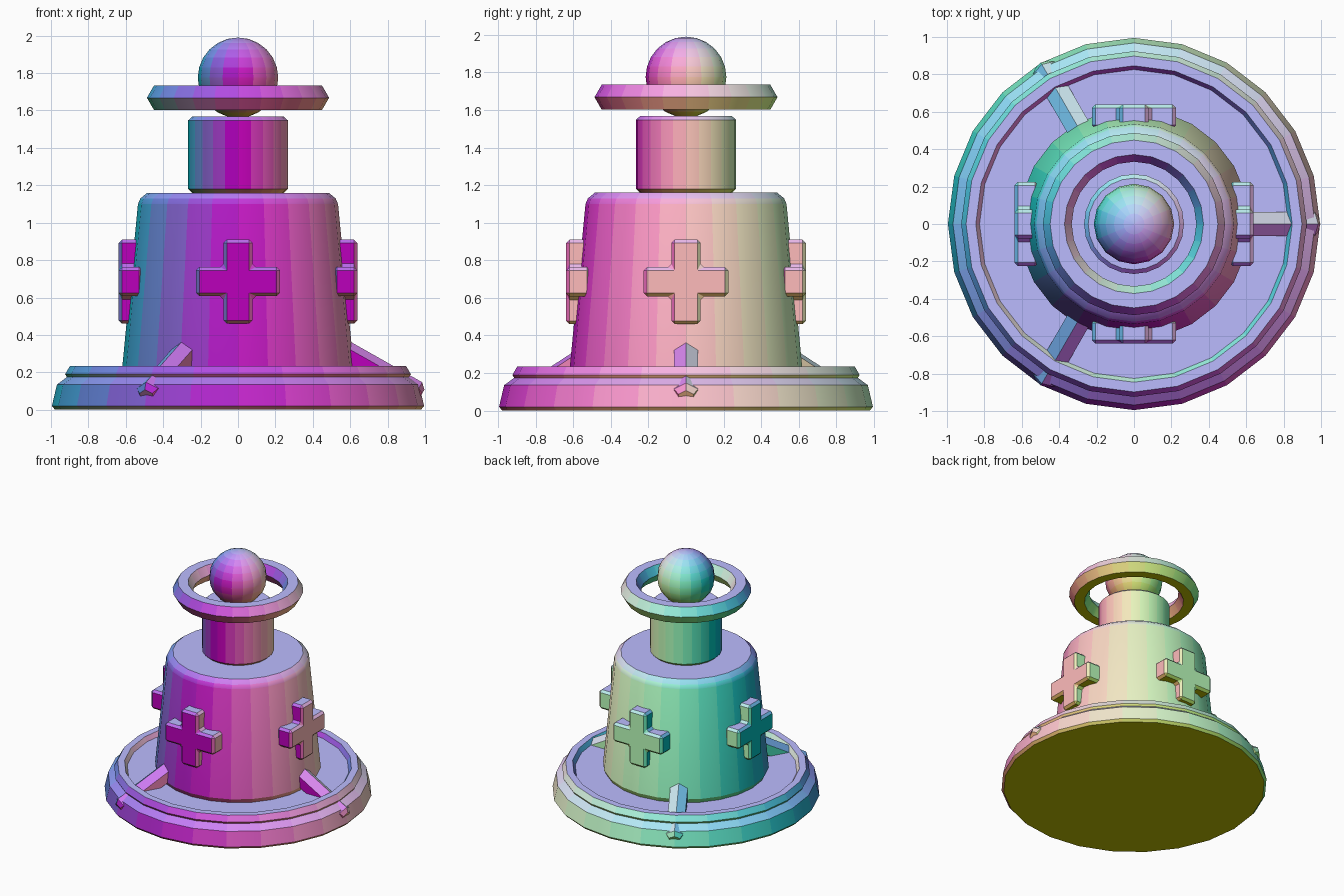
import bpy, bmesh, math
from mathutils import Vector, Matrix

if "Cube" in bpy.data.objects:
    bpy.data.objects.remove(bpy.data.objects["Cube"])


def tint(mesh):
    """Colour every face by the direction it faces, sharing rounded materials."""
    slots = {}
    for poly in mesh.polygons:
        rgb = tuple(round(0.5 + 0.5 * c, 2) for c in poly.normal)
        if rgb not in slots:
            name = "facing_%.2f_%.2f_%.2f" % rgb
            mat = bpy.data.materials.get(name) or bpy.data.materials.new(name)
            mat.diffuse_color = (*rgb, 1)
            mat.use_nodes = True
            mat.node_tree.nodes["Principled BSDF"].inputs["Base Color"].default_value = mat.diffuse_color
            slots[rgb] = len(mesh.materials)
            mesh.materials.append(mat)
        poly.material_index = slots[rgb]


def finish(name, bm, smooth=True):
    bmesh.ops.recalc_face_normals(bm, faces=bm.faces[:])
    mesh = bpy.data.meshes.new(name)
    bm.to_mesh(mesh)
    bm.free()
    tint(mesh)
    obj = bpy.data.objects.new(name, mesh)
    bpy.context.collection.objects.link(obj)
    if smooth:
        bpy.ops.object.select_all(action='DESELECT')
        obj.select_set(True)
        bpy.context.view_layer.objects.active = obj
        bpy.ops.object.shade_smooth_by_angle(angle=math.radians(30))
    return obj


def skin(bm, rings, closed=False):
    """Bridge equal vertex loops; open stacks are capped, closed ones make rings."""
    pairs = list(zip(rings, rings[1:]))
    if closed:
        pairs.append((rings[-1], rings[0]))
    else:
        bm.faces.new(rings[0])
        bm.faces.new(rings[-1])
    for a, b in pairs:
        for i in range(len(a)):
            j = (i + 1) % len(a)
            bm.faces.new((a[i], a[j], b[j], b[i]))


def lathe(name, profile, sides=24, closed=False):
    bm = bmesh.new()
    turns = [2 * math.pi * i / sides for i in range(sides)]
    skin(bm, [[bm.verts.new((r * math.cos(t), r * math.sin(t), z)) for t in turns]
              for r, z in profile], closed)
    return finish(name, bm)


def hex_ring(name, major, minor, z):
    pts = [(major + minor * math.cos(k * math.pi / 3), z + minor * math.sin(k * math.pi / 3))
           for k in range(6)]
    return lathe(name, pts, closed=True)


# Base disc and its rim
lathe("base_disc", [(0.978, 0), (0.995, 0.02), (0.968, 0.135), (0.93, 0.163), (0.88, 0.2)])
hex_ring("base_rim", 0.872, 0.052, 0.19)

# Tapered body and neck
lathe("body", [(0.60, 0.2), (0.618, 0.235), (0.535, 1.1), (0.522, 1.13), (0.485, 1.16)])
lathe("neck", [(0.245, 1.16), (0.267, 1.18), (0.267, 1.547), (0.245, 1.567)])

# Floating ring and ball on top
hex_ring("top_ring", 0.41, 0.077, 1.668)
bm = bmesh.new()
bmesh.ops.create_uvsphere(bm, u_segments=16, v_segments=12, radius=0.215,
                          matrix=Matrix.Translation((0, 0, 1.775)))
finish("top_ball", bm)

# Four bevelled crosses around the body
a, b = 0.078, 0.225
outline = [(a, a), (a, b), (-a, b), (-a, a), (-b, a), (-b, -a),
           (-a, -a), (-a, -b), (a, -b), (a, -a), (b, -a), (b, a)]
for k, side in enumerate(("right", "back", "left", "front")):
    bm = bmesh.new()
    face = bm.faces.new([bm.verts.new((0.51, y, 0.685 + z)) for y, z in outline])
    ext = bmesh.ops.extrude_face_region(bm, geom=[face])
    bmesh.ops.translate(bm, vec=(0.128, 0, 0),
                        verts=[v for v in ext["geom"] if isinstance(v, bmesh.types.BMVert)])
    bmesh.ops.recalc_face_normals(bm, faces=bm.faces[:])
    bmesh.ops.bevel(bm, geom=bm.edges[:], offset=0.018, segments=1, affect='EDGES')
    bm.transform(Matrix.Rotation(k * math.pi / 2, 4, 'Z'))
    finish("cross_" + side, bm, smooth=False)

# Three sloping hexagonal struts, ridge upwards, with chamfered outer ends
start, end = Vector((0.40, 0, 0.391)), Vector((0.974, 0, 0.067))
along = (end - start).normalized()
up = Vector((-along.z, 0, along.x))
for k in range(3):
    bm = bmesh.new()
    stations = [(start, 0.075), (end - 0.03 * along, 0.075), (end, 0.046)]
    skin(bm, [[bm.verts.new(p + r * (up * math.cos(i * math.pi / 3)
                                     + Vector((0, 1, 0)) * math.sin(i * math.pi / 3)))
               for i in range(6)] for p, r in stations])
    bm.transform(Matrix.Rotation(k * 2 * math.pi / 3, 4, 'Z'))
    finish(f"strut_{k + 1}", bm, smooth=False)
